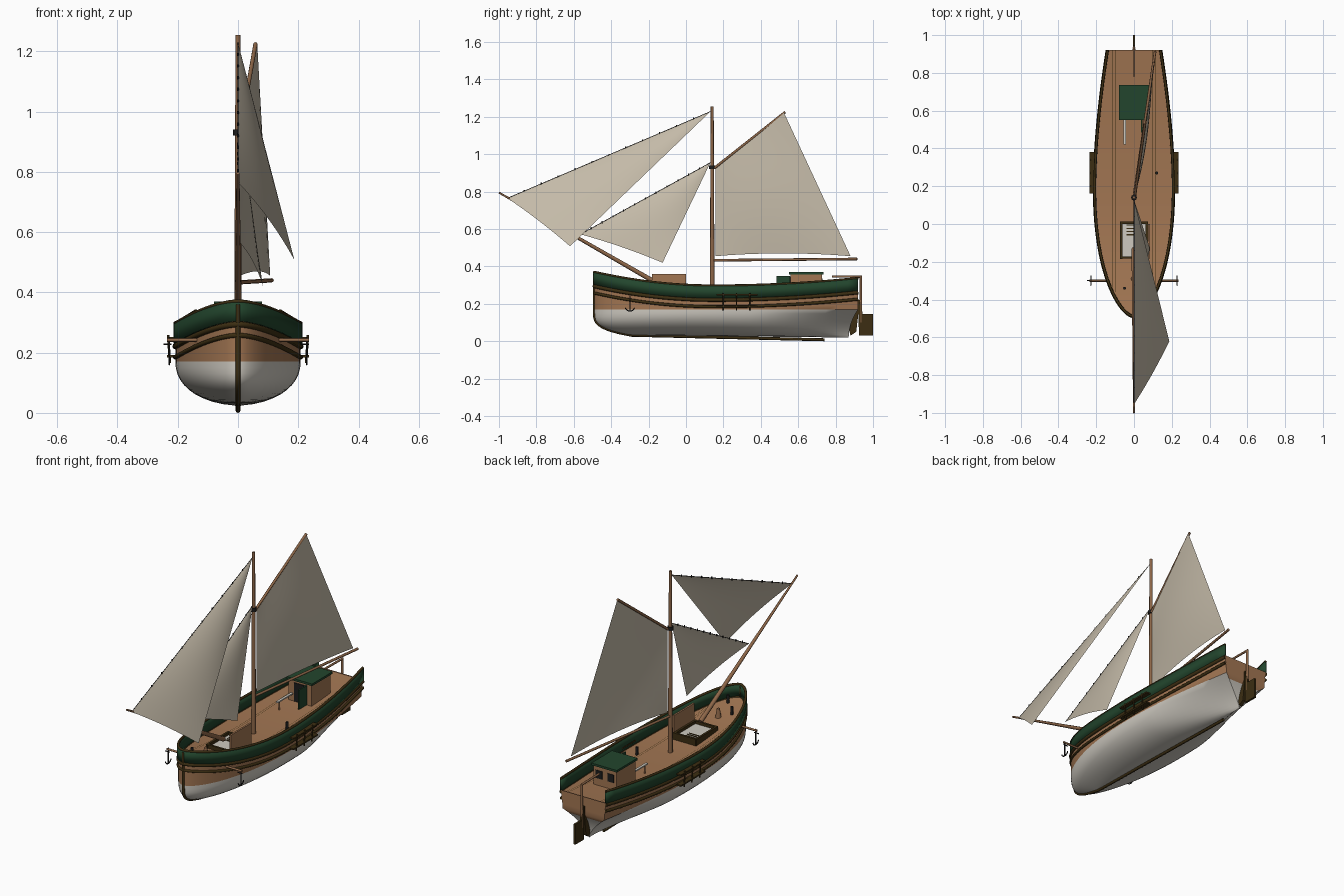
import bpy, bmesh, math
from mathutils import Vector

if "Cube" in bpy.data.objects:
    bpy.data.objects.remove(bpy.data.objects["Cube"])


def colour(name, r, g, b):
    m = bpy.data.materials.new(name)
    m.use_nodes = True
    m.diffuse_color = (r, g, b, 1)
    bsdf = m.node_tree.nodes["Principled BSDF"]
    bsdf.inputs["Base Color"].default_value = (r, g, b, 1)
    bsdf.inputs["Roughness"].default_value = 0.8
    return m


WHITE = colour("hull_white", 0.62, 0.59, 0.53)
WOOD = colour("deck_wood", 0.36, 0.18, 0.085)
SPAR = colour("spar_wood", 0.27, 0.135, 0.065)
DARK = colour("dark_timber", 0.045, 0.027, 0.006)
GREEN = colour("green_paint", 0.016, 0.06, 0.026)
SAIL = colour("sailcloth", 0.55, 0.49, 0.39)
IRON = colour("iron", 0.012, 0.012, 0.012)


def finish(name, bm, mats, smooth=False):
    mesh = bpy.data.meshes.new(name)
    bm.to_mesh(mesh)
    bm.free()
    for m in mats:
        mesh.materials.append(m)
    ob = bpy.data.objects.new(name, mesh)
    bpy.context.collection.objects.link(ob)
    if smooth:
        activate(ob)
        bpy.ops.object.shade_smooth_by_angle(angle=math.radians(40))
    return ob


def activate(ob):
    bpy.ops.object.select_all(action="DESELECT")
    ob.select_set(True)
    bpy.context.view_layer.objects.active = ob


def box(name, lo, hi, mat):
    bm = bmesh.new()
    bmesh.ops.create_cube(bm, size=1)
    lo, hi = Vector(lo), Vector(hi)
    for v in bm.verts:
        v.co = (lo + hi) / 2 + v.co * (hi - lo)
    return finish(name, bm, [mat])


def tube(name, pts, r, mat, r_end=None):
    """Round bar along a path, optionally tapered."""
    cu = bpy.data.curves.new(name, "CURVE")
    cu.dimensions = "3D"
    cu.bevel_depth, cu.bevel_resolution, cu.use_fill_caps = r, 2, True
    sp = cu.splines.new("POLY")
    sp.points.add(len(pts) - 1)
    for i, (p, q) in enumerate(zip(sp.points, pts)):
        p.co = (*q, 1)
        p.radius = 1 + ((r_end or r) / r - 1) * i / (len(pts) - 1)
    ob = bpy.data.objects.new(name, cu)
    bpy.context.collection.objects.link(ob)
    cu.materials.append(mat)
    activate(ob)
    bpy.ops.object.convert(target="MESH")
    return ob


def slab(name, outline, half, mat):
    """Side profile (y, z) given thickness across x."""
    bm = bmesh.new()
    f = bm.faces.new([bm.verts.new((-half, y, z)) for y, z in outline])
    ext = bmesh.ops.extrude_face_region(bm, geom=[f])["geom"]
    bmesh.ops.translate(bm, vec=(2 * half, 0, 0),
                        verts=[g for g in ext if isinstance(g, bmesh.types.BMVert)])
    bmesh.ops.recalc_face_normals(bm, faces=bm.faces)
    return finish(name, bm, [mat])


# Hull lines
WATER, RAISE = 0.17, 0.066
STATIONS = [(i / 40) ** 1.6 for i in range(41)]


def sheer(y):
    return 0.297 + (0.073 * ((0.15 - y) / 0.64) ** 2 if y < 0.15 else 0.04 * ((y - 0.15) / 0.77) ** 2)


def beam(y):
    if y < 0.2:
        return 0.208 * max(0, 1 - min(1, (0.2 - y) / 0.69) ** 2.2) ** 0.6
    return 0.208 - 0.068 * ((y - 0.2) / 0.72) ** 1.7


def topside(t, dz, side=1, inset=0):
    y = -0.49 + 1.41 * t
    return Vector((side * max(0, beam(y) - inset), y, sheer(y) + dz))


def bottom(t, u):
    """Point on the underwater body; u runs from keel to waterline."""
    keel = 0.032 - 0.012 * t
    full = (1 - (1 - u) ** 2.2) ** 0.5
    aft = max(0, (t - 0.6) / 0.4) ** 1.5
    fore, stern = -0.49 + 0.2 * (1 - u) ** 4, 0.87 + 0.05 * u * u
    x = beam(-0.49 + 1.41 * t) * (full * (1 - aft) + 0.93 * u ** 1.5 * aft)
    return Vector((x, fore + (stern - fore) * t, keel + (WATER - keel) * u))


# Hull shell with painted bottom and flat transom
LOW, HIGH = 10, 4
bm = bmesh.new()


def section(t, side):
    pts = [bottom(t, (i / LOW) ** 1.5) for i in range(LOW + 1)]
    top = topside(t, -RAISE)
    pts += [pts[LOW].lerp(top, i / HIGH) for i in range(1, HIGH + 1)]
    return [bm.verts.new((p.x * side, p.y, p.z)) for p in pts]


ends = []
for side in (1, -1):
    rings = [section(t, side) for t in STATIONS]
    ends.append(rings[-1])
    for a, b in zip(rings, rings[1:]):
        for r in range(LOW + HIGH):
            bm.faces.new((a[r], b[r], b[r + 1], a[r + 1])).material_index = int(r >= LOW)
for r in range(LOW + HIGH):
    f = bm.faces.new((ends[0][r], ends[1][r], ends[1][r + 1], ends[0][r + 1]))
    f.material_index = int(r >= LOW - 1)
bmesh.ops.remove_doubles(bm, verts=bm.verts, dist=0.0002)
bmesh.ops.recalc_face_normals(bm, faces=bm.faces)
finish("hull", bm, [WHITE, WOOD], smooth=True)


def ribbon(name, rows, mat):
    bm = bmesh.new()
    vs = [[bm.verts.new(p) for p in row] for row in rows]
    for a, b in zip(vs, vs[1:]):
        bm.faces.new((a[0], b[0], b[1], a[1]))
    bmesh.ops.remove_doubles(bm, verts=bm.verts, dist=0.0002)
    return finish(name, bm, [mat], smooth=True)


def around():
    """Stations from one quarter, round the bow, to the other."""
    return [(t, 1) for t in reversed(STATIONS)] + [(t, -1) for t in STATIONS[1:]]


ribbon("deck", [(topside(t, -0.07, 1), topside(t, -0.07, -1)) for t in STATIONS], WOOD)
bulwark = ribbon("bulwark", [(topside(t, -RAISE, s), topside(t, 0, s)) for t, s in around()], GREEN)
mod = bulwark.modifiers.new("thickness", "SOLIDIFY")
mod.thickness, mod.offset = 0.012, 0
for name, dz, r in (("cap_rail", 0, 0.007), ("upper_rub_rail", -0.076, 0.01), ("lower_rub_rail", -0.112, 0.008)):
    tube(name, [topside(t, dz, s) for t, s in around()], r, DARK)

# Deck seams
for side in (1, -1):
    for x in (0.1, 0.112):
        seam = [topside(t, -0.068) for t in STATIONS if beam(-0.49 + 1.41 * t) > x + 0.01]
        ribbon("deck_seam", [((side * x - 0.001, p.y, p.z), (side * x + 0.001, p.y, p.z)) for p in seam], DARK)

# Stem, keel, stern post, rudder and tiller
stem = [(0, bottom(0, i / 10).y, bottom(0, i / 10).z) for i in range(10, -1, -1)]
tube("stem_and_keel", [(0, -0.49, 0.36)] + stem + [(0, 0.74, 0.008)], 0.008, DARK)
slab("stern_post", [(0.86, 0.1), (0.88, 0.03), (0.91, 0.05), (0.93, 0.22), (0.9, 0.22)], 0.009, DARK)
slab("rudder", [(0.925, 0.03), (1, 0.03), (1, 0.145), (0.945, 0.145), (0.935, 0.2), (0.92, 0.2)], 0.006, DARK)
tube("rudder_stock", [(0, 0.935, 0.1), (0, 0.935, 0.345)], 0.007, SPAR)
tube("tiller", [(0, 0.94, 0.345), (0, 0.78, 0.347)], 0.006, SPAR)

# Spars
tube("mast", [(0, 0.14, 0.22), (0, 0.14, 1.255)], 0.013, SPAR, 0.008)
tube("bowsprit", [(0, -0.13, 0.296), (0, -1, 0.795)], 0.013, SPAR, 0.005)
tube("gaff", [(0.005, 0.15, 0.925), (0.058, 0.53, 1.225)], 0.007, SPAR)
tube("boom", [(0, 0.15, 0.433), (0.112, 0.915, 0.44)], 0.007, SPAR)
tube("mast_band", [(0, 0.14, 0.92), (0, 0.14, 0.94)], 0.016, IRON)


# Sails: four-cornered patches with a gentle belly
def sail(name, tack, head, peak, clew, belly, hollow=0):
    bm = bmesh.new()
    n = 14
    tack, head, peak, clew = map(Vector, (tack, head, peak, clew))
    grid = []
    for i in range(n + 1):
        row = []
        for j in range(n + 1):
            u, v = i / n, j / n
            p = tack.lerp(clew, u).lerp(head.lerp(peak, u), v)
            p.x += belly * 4 * u * (1 - u) * math.sin(math.pi * (0.15 + 0.85 * v))
            p.z += hollow * 4 * u * (1 - u) * (1 - v)
            row.append(bm.verts.new(p))
        grid.append(row)
    for a, b in zip(grid, grid[1:]):
        for j in range(n):
            bm.faces.new((a[j], b[j], b[j + 1], a[j + 1]))
    bmesh.ops.remove_doubles(bm, verts=bm.verts, dist=0.0002)
    finish(name, bm, [SAIL], smooth=True)


sail("mainsail", (0.006, 0.157, 0.455), (0.006, 0.157, 0.93), (0.064, 0.524, 1.222), (0.107, 0.88, 0.455), 0.02, 0.015)
for name, tack, head, clew in (("staysail", (0, -0.565, 0.572), (0, 0.13, 0.955), (0.083, -0.125, 0.42)),
                               ("jib", (0, -0.955, 0.765), (0, 0.13, 1.228), (0.187, -0.62, 0.508))):
    sail(name, tack, head, head, clew, 0.015, 0.008)
    tube(name + "_stay", [tack, head], 0.0015, IRON)
    for i in range(1, 12):
        p = Vector(tack).lerp(Vector(head), i / 12)
        tube(name + "_hank", [p + Vector((0, 0, -0.005)), p + Vector((0, 0, 0.006))], 0.003, IRON)

# Deckhouse with open door and rear windows
box("deckhouse", (-0.072, 0.558, 0.22), (0.072, 0.727, 0.362), WOOD)
box("deckhouse_roof", (-0.08, 0.55, 0.358), (0.08, 0.735, 0.37), GREEN)
box("doorway", (-0.035, 0.554, 0.24), (0.035, 0.56, 0.345), IRON)
box("door", (0.036, 0.485, 0.24), (0.044, 0.557, 0.35), GREEN)
for x in (-0.037, 0.037):
    box("rear_window", (x - 0.02, 0.725, 0.29), (x + 0.02, 0.73, 0.335), IRON)
box("bench_top", (-0.056, 0.42, 0.278), (-0.042, 0.555, 0.285), WHITE)
tube("bench_leg", [(-0.049, 0.44, 0.22), (-0.049, 0.44, 0.28)], 0.005, SPAR)

# Fore hatch with raised lid
box("hatch_opening", (-0.065, -0.175, 0.235), (0.065, 0.005, 0.252), WHITE)
for s in (-1, 1):
    box("hatch_side", (s * 0.067 - 0.006, -0.185, 0.22), (s * 0.067 + 0.006, 0.012, 0.268), DARK)
    y = -0.085 + s * 0.092
    box("hatch_end", (-0.07, y - 0.006, 0.22), (0.07, y + 0.006, 0.268), DARK)
box("hatch_lid", (0.074, -0.182, 0.235), (0.084, 0.0, 0.36), WOOD)
for i in range(4):
    y = -0.06 + i * 0.017
    box("hatch_step", (-0.04, y, 0.25), (0.02, y + 0.006, 0.255), DARK)

# Deck fittings
tube("capstan", [(0, -0.29, 0.25), (0, -0.29, 0.31)], 0.018, SPAR, 0.008)
for x, y in ((-0.05, -0.34), (0.03, -0.42), (0.12, 0.27)):
    z = sheer(y) - 0.08
    tube("bollard", [(x, y, z), (x, y, z + 0.055)], 0.008, IRON)

# Catheads, anchors and channels on both sides
for s in (1, -1):
    tube("cathead", [(s * 0.12, -0.3, 0.242), (s * 0.236, -0.3, 0.242)], 0.006, SPAR)
    x = s * 0.228
    tube("anchor_shank", [(x, -0.3, 0.16), (x, -0.3, 0.25)], 0.003, IRON)
    tube("anchor_stock", [(x - 0.02, -0.3, 0.228), (x + 0.008, -0.3, 0.228)], 0.003, IRON)
    arc = [math.pi * (1.1 + 0.8 * i / 8) for i in range(9)]
    tube("anchor_arms", [(x, -0.3 + 0.026 * math.cos(a), 0.187 + 0.026 * math.sin(a)) for a in arc], 0.003, IRON)
    for z in (0.248, 0.188):
        box("channel", (min(s * 0.2, s * 0.236), 0.162, z - 0.004), (max(s * 0.2, s * 0.236), 0.382, z + 0.004), DARK)
    for y in (0.2, 0.27, 0.34):
        tube("chain_plate", [(s * 0.226, y, 0.165), (s * 0.232, y, 0.258)], 0.004, DARK)
